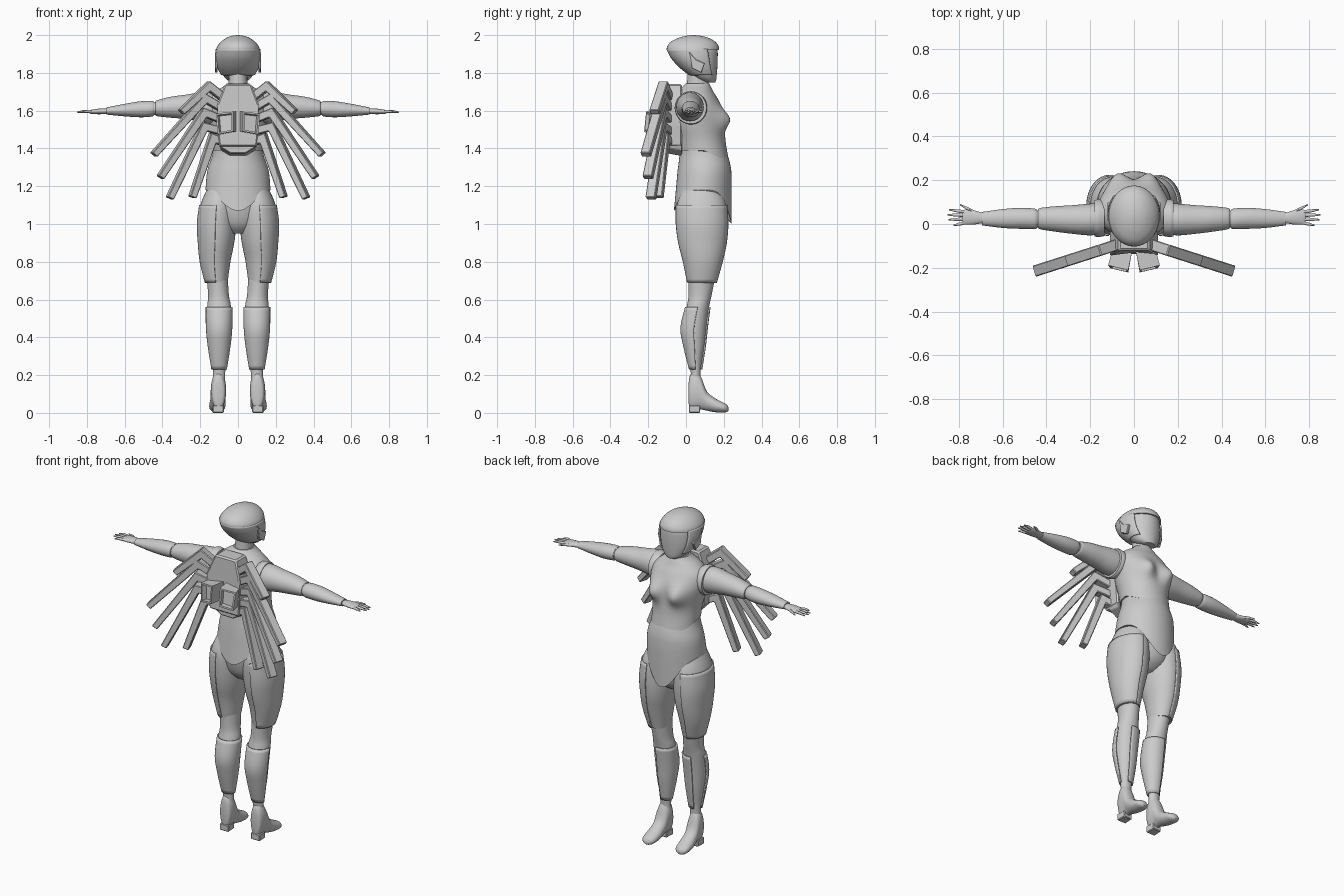
import bpy, bmesh
from math import sin, cos, radians, exp, pi
from mathutils import Vector

old = bpy.data.objects.get("Cube")
if old:
    bpy.data.objects.remove(old, do_unlink=True)

grey = bpy.data.materials.new("light_grey")
grey.use_nodes = True
grey.diffuse_color = (0.6, 0.6, 0.6, 1)
grey.node_tree.nodes["Principled BSDF"].inputs["Base Color"].default_value = (0.6, 0.6, 0.6, 1)

AXES = {"x": lambda t, a, b: (t, b, a), "y": lambda t, a, b: (a, t, b), "z": lambda t, a, b: (a, b, t)}
SIDES = ((1, "left"), (-1, "right"))


def finish(name, bm, smooth=True, recalc=True):
    if recalc:
        bmesh.ops.recalc_face_normals(bm, faces=bm.faces)
    me = bpy.data.meshes.new(name)
    bm.to_mesh(me)
    bm.free()
    ob = bpy.data.objects.new(name, me)
    bpy.context.collection.objects.link(ob)
    me.materials.append(grey)
    if smooth:
        bpy.ops.object.select_all(action="DESELECT")
        ob.select_set(True)
        bpy.context.view_layer.objects.active = ob
        bpy.ops.object.shade_smooth_by_angle(angle=radians(40))
    return ob


def refine(rings, k=4):
    """Pass a smooth curve through the given cross-sections."""
    out = []
    for i in range(len(rings) - 1):
        p = [rings[max(0, min(len(rings) - 1, i + d))] for d in (-1, 0, 1, 2)]
        for j in range(k):
            t = j / k
            out.append([0.5 * (2 * b + (c - a) * t + (2 * a - 5 * b + 4 * c - d) * t * t
                               + (3 * b - a - 3 * c + d) * t ** 3) for a, b, c, d in zip(*p)])
    return out + [list(rings[-1])]


def grow(rings, d):
    return [(t, c, r + d, lo - d, hi + d) for t, c, r, lo, hi in rings]


def loft(name, rings, axis="z", side=1, arc=None, warp=None, n=36, thick=0.008):
    """Skin oval sections (position, centre, radius, low, high); an arc gives an open plate."""
    bm = bmesh.new()
    a0, a1 = arc or (0, 360)
    m = n + 1 if arc else n
    rows = []
    for t, c, r, lo, hi in refine(rings):
        row = []
        for j in range(m):
            a = radians(a0 + (a1 - a0) * j / n)
            co = Vector(AXES[axis](t, c + r * cos(a), (lo + hi) / 2 + (hi - lo) / 2 * sin(a)))
            if warp:
                warp(co, sin(a))
            co.x *= side
            row.append(bm.verts.new(co))
        rows.append(row)
    for lower, upper in zip(rows, rows[1:]):
        for j in range(n):
            k = (j + 1) % m
            f = [lower[j], lower[k], upper[k], upper[j]]
            bm.faces.new(f if side > 0 else f[::-1])
    if not arc:
        bm.faces.new(rows[0])
        bm.faces.new(rows[-1])
    ob = finish(name, bm, recalc=not arc)
    if arc:
        mod = ob.modifiers.new("thickness", "SOLIDIFY")
        mod.thickness = thick
        mod.offset = 0
    return ob


def prism(name, outline, place, bevel=0.004, recess=0):
    """Extrude an outline; place(u, v, w) puts it in space, w = 0 or 1 across the thickness."""
    bm = bmesh.new()
    a, b = [[bm.verts.new(place(u, v, w)) for u, v in outline] for w in (0, 1)]
    bm.faces.new(a)
    cap = bm.faces.new(b)
    for i in range(len(a)):
        j = (i + 1) % len(a)
        bm.faces.new((a[i], a[j], b[j], b[i]))
    bmesh.ops.recalc_face_normals(bm, faces=bm.faces)
    if recess:
        bmesh.ops.inset_region(bm, faces=[cap], thickness=0.013)
        bmesh.ops.inset_region(bm, faces=[cap], thickness=0.004, depth=-recess)
    ob = finish(name, bm, smooth=False, recalc=False)
    if bevel:
        ob.modifiers.new("bevel", "BEVEL").width = bevel
    return ob


# Torso
def chest_shape(co, s):
    if co.z < 1.47:
        co.z -= 0.06 * max(0, s) * (1.47 - co.z) / 0.08
    if s > 0:
        co.y += 0.05 * exp(-((abs(co.x) - 0.078) / 0.05) ** 2 - ((co.z - 1.55) / 0.055) ** 2)


def hip_hem(co, s):
    drop = 0.18 if s > 0 else 0.11
    co.z -= drop * s ** 4 * max(0, 1 - (co.z - 1.18) / 0.1)


loft("chest", [(1.39, 0, .138, -.042, .228), (1.45, 0, .142, -.05, .21), (1.52, 0, .155, -.065, .2),
               (1.6, 0, .168, -.07, .195), (1.66, 0, .158, -.06, .17), (1.7, 0, .12, -.04, .145),
               (1.73, 0, .075, -.015, .13), (1.745, 0, .058, 0, .122)], warp=chest_shape, n=64)
loft("abdomen", [(1.18, 0, .172, -.064, .24), (1.28, 0, .163, -.045, .24),
                 (1.36, 0, .137, -.035, .222), (1.43, 0, .125, -.03, .19)], warp=hip_hem, n=64)
loft("pelvis", [(.95, 0, .06, .02, .14), (1.0, 0, .125, -.025, .2), (1.1, 0, .16, -.05, .225),
                (1.2, 0, .16, -.045, .225)])
loft("neck", [(1.69, 0, .06, -.005, .135), (1.74, 0, .05, .005, .12), (1.83, 0, .05, .01, .125)])

# Head with a shell that leaves the face open
SKULL = [(1.75, 0, .035, .105, .155), (1.765, 0, .06, .06, .16), (1.79, 0, .08, .025, .163),
         (1.83, 0, .1, -.025, .166), (1.88, 0, .11, -.07, .168), (1.925, 0, .108, -.093, .165),
         (1.96, 0, .088, -.075, .14)]
loft("head", SKULL)
loft("helmet_shell", grow(SKULL[2:6], .006), arc=(145, 395), n=48)
loft("helmet_cap", [(1.92, 0, .117, -.102, .176), (1.94, 0, .11, -.1, .173), (1.965, 0, .09, -.08, .155),
                    (1.985, 0, .062, -.04, .12), (1.996, 0, .033, .0, .08), (2.0, 0, .005, .03, .045)])

for s, side in SIDES:
    prism(f"{side}_ear_fin", [(.015, 1.915), (.055, 1.87), (.1, 1.85), (.08, 1.8), (.03, 1.825)],
          lambda u, v, w: (s * (.108 + .014 * w), u, v), .003)

    # Legs
    thigh = [(.69, .112, .057, .012, .157), (.8, .118, .078, -.01, .188), (.9, .113, .093, -.035, .21),
             (1.0, .11, .101, -.048, .218), (1.1, .105, .094, -.048, .212), (1.18, .098, .068, -.02, .18)]
    loft(f"{side}_thigh", thigh, side=s)
    loft(f"{side}_thigh_plate", grow(thigh[:5], .003), side=s, arc=(-85, 85))
    calf = [(.23, .1, .033, .024, .078), (.35, .1, .052, -.006, .097), (.45, .1, .062, -.022, .108),
            (.56, .1, .063, .003, .122)]
    loft(f"{side}_lower_leg", [(.12, .1, .033, .024, .078)] + calf
         + [(.62, .103, .055, .013, .135), (.72, .11, .056, .012, .155)], side=s)
    loft(f"{side}_greave", grow(calf, .004), side=s, arc=(75, 360))
    loft(f"{side}_shoe", [(.014, .103, .02, .05, .16), (.022, .103, .033, .02, .2), (.05, .103, .04, .015, .225),
                          (.08, .105, .04, .018, .19), (.11, .107, .04, .012, .115), (.15, .109, .043, .004, .08),
                          (.195, .111, .04, .002, .056), (.215, .112, .03, .004, .045),
                          (.225, .112, .012, .01, .03)], axis="y", side=s)
    prism(f"{side}_heel", [(.075, .015), (.135, .015), (.132, .075), (.078, .075)],
          lambda u, v, w: (s * u, v, .04 * w))

    # Arms
    loft(f"{side}_shoulder_rim", [(.135, 1.615, .08, -.055, .11), (.165, 1.615, .088, -.06, .112),
                                  (.18, 1.615, .084, -.056, .108)], axis="x", side=s)
    loft(f"{side}_upper_arm", [(.15, 1.617, .07, -.045, .095), (.2, 1.62, .076, -.052, .093),
                               (.28, 1.62, .064, -.045, .086), (.36, 1.618, .055, -.035, .081),
                               (.425, 1.613, .043, -.025, .074), (.438, 1.612, .036, -.018, .068)],
         axis="x", side=s)
    loft(f"{side}_elbow", [(.42, 1.612, .034, -.015, .062), (.46, 1.611, .034, -.015, .062)], axis="x", side=s)
    loft(f"{side}_forearm", [(.444, 1.611, .036, -.02, .065), (.46, 1.61, .042, -.024, .071),
                             (.52, 1.607, .042, -.022, .074), (.6, 1.603, .033, -.018, .068),
                             (.695, 1.598, .019, -.006, .055)], axis="x", side=s)
    loft(f"{side}_hand", [(.685, 1.597, .014, .005, .048), (.73, 1.596, .015, -.002, .062),
                          (.77, 1.594, .012, -.003, .066), (.785, 1.593, .008, .002, .06)], axis="x", side=s)
    fingers = [(.725, .052, .795, .088), (.772, .055, .845, .065), (.775, .04, .853, .042),
               (.775, .022, .848, .02), (.77, .006, .825, -.006)]
    for i, (x0, y0, x1, y1) in enumerate(fingers):
        r = .0075
        loft(f"{side}_finger_{i + 1}", [(x0, 1.594, r, y0 - r, y0 + r),
                                        ((x0 + x1) / 2, 1.596, r, (y0 + y1) / 2 - r, (y0 + y1) / 2 + r),
                                        (x1, 1.592, .003, y1 - .003, y1 + .003)], axis="x", side=s, n=10)

    # Wing blades: a short root, a bend and a long blade, all in one swept-back plane
    blades = [((.08, 1.67), (.155, 1.73), (.3, 1.59)), ((.08, 1.61), (.175, 1.665), (.445, 1.365)),
              ((.08, 1.55), (.18, 1.59), (.41, 1.245)), ((.08, 1.49), (.18, 1.515), (.36, 1.135)),
              ((.07, 1.43), (.135, 1.455), (.24, 1.14))]
    for i, pts in enumerate(blades):
        root, bend, tip = map(Vector, pts)
        d1, d2 = (bend - root).normalized(), (tip - bend).normalized()
        n1, n2 = Vector((-d1.y, d1.x)), Vector((-d2.y, d2.x))
        mid = (n1 + n2) / (1 + n1.dot(n2))
        h = .021
        outline = [root + n1 * h, bend + mid * h, tip + n2 * h * .9, tip - n2 * h * .7,
                   bend - mid * h, root - n1 * h]
        prism(f"{side}_wing_blade_{i + 1}", outline,
              lambda u, v, w: (s * (u + .015 * (.5 - w)), -.07 - .32 * u - .05 * (w - .5), v))

    # Thruster vents
    prism(f"{side}_vent", [(.008, 1.49), (.09, 1.475), (.1, 1.585), (.008, 1.595)],
          lambda u, v, w: (s * (u + .018 * w), -.12 - w * (.085 - .25 * (u - .05) + .1 * (1.55 - v)), v),
          bevel=0, recess=.03)

# Back pack, tapering at the top and bottom
half = [(.1, 1.41), (.108, 1.52), (.11, 1.63), (.07, 1.74)]
prism("back_pack", half + [(-u, v) for u, v in reversed(half)],
      lambda u, v, w: (u, -.02 - w * (.13 - .25 * max(0, v - 1.62) - .2 * max(0, 1.5 - v)), v), .008)
prism("pack_lower_lip", [(.09, 1.39), (.1, 1.42), (-.1, 1.42), (-.09, 1.39), (-.04, 1.36), (.04, 1.36)],
      lambda u, v, w: (u, -.02 - .085 * w, v + .015 * w))
